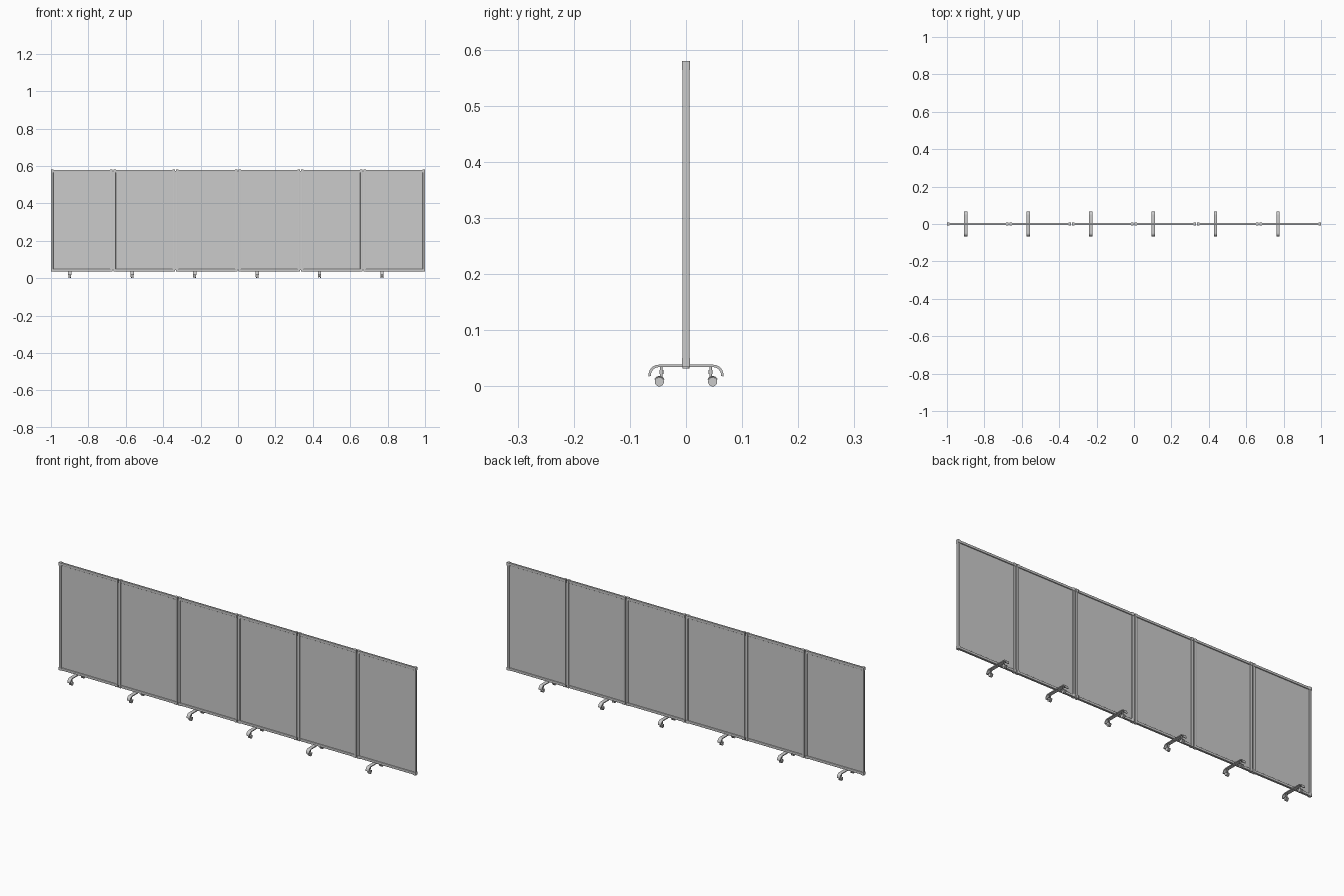
import bpy, bmesh
from math import sin, cos, pi, radians

if "Cube" in bpy.data.objects:
    bpy.data.objects.remove(bpy.data.objects["Cube"])

N, W, PITCH = 6, 0.330, 0.334        # panels, panel width, spacing
Z0, Z1 = 0.035, 0.580                # frame bottom and top
R = 0.0062                           # half width of frame tube
FOOT_X = 0.10                        # foot offset from the panel's left edge
parts = []


def prism(name, pts, place, a, b, smooth=True):
    """Extrude a 2D outline between a and b; place maps (u, v, w) to xyz."""
    bm = bmesh.new()
    lo = [bm.verts.new(place(u, v, a)) for u, v in pts]
    hi = [bm.verts.new(place(u, v, b)) for u, v in pts]
    bm.faces.new(lo)
    bm.faces.new(hi)
    n = len(pts)
    for i in range(n):
        j = (i + 1) % n
        bm.faces.new((lo[i], lo[j], hi[j], hi[i]))
    bmesh.ops.recalc_face_normals(bm, faces=bm.faces)
    me = bpy.data.meshes.new(name)
    bm.to_mesh(me)
    bm.free()
    ob = bpy.data.objects.new(name, me)
    bpy.context.collection.objects.link(ob)
    if smooth:
        bpy.ops.object.select_all(action='DESELECT')
        ob.select_set(True)
        bpy.context.view_layer.objects.active = ob
        bpy.ops.object.shade_smooth_by_angle(angle=radians(35))
    parts.append(ob)
    return ob


def box(name, x0, x1, y0, y1, z0, z1):
    return prism(name, [(x0, y0), (x1, y0), (x1, y1), (x0, y1)],
                 lambda u, v, w: (u, v, w), z0, z1, False)


def circle(r, cu=0, cv=0, n=24):
    return [(cu + r * cos(2 * pi * i / n), cv + r * sin(2 * pi * i / n)) for i in range(n)]


def tube_profile(r, c, slot=0.0012):
    """Rounded square with a shallow slot in its outer (-u) side."""
    pts = []
    for k, (su, sv) in enumerate([(1, 1), (-1, 1), (-1, -1), (1, -1)]):
        for i in range(5):
            t = pi / 2 * (k + i / 4)
            pts.append((su * (r - c) + c * cos(t), sv * (r - c) + c * sin(t)))
        if k == 1 and slot:
            pts += [(-r, slot), (-r + slot, slot), (-r + slot, -slot), (-r, -slot)]
    return pts


x_left = -1.0                         # the first panel, copied later
tube = tube_profile(R, 0.002)
cap = tube_profile(0.0074, 0.002, 0)

# upright posts and horizontal rails, slots facing outwards
for side, s, x in (("left", 1, x_left + R), ("right", -1, x_left + W - R)):
    prism(side + "_post", tube, lambda u, v, w: (x + s * u, v, w), Z0 + 0.004, Z1 - 0.004)
for side, s, z in (("bottom", 1, Z0 + R + 0.001), ("top", -1, Z1 - R - 0.001)):
    prism(side + "_rail", tube, lambda u, v, w: (w, v, z + s * u),
          x_left + 0.01, x_left + W - 0.01)

# corner caps
for h, z in (("bottom", Z0), ("top", Z1 - 0.0148)):
    for side, x in (("left", x_left + 0.0074), ("right", x_left + W - 0.0074)):
        prism(f"{h}_{side}_corner_cap", cap, lambda u, v, w: (x + u, v, w), z, z + 0.0148)

# infill sheet
box("screen_sheet", x_left + R, x_left + W - R, -0.0015, 0.0015, Z0 + R, Z1 - R)

# foot: flat bar whose ends curl down
fx = x_left + FOOT_X


def foot_edge(r):
    cy, cz = 0.0485, 0.0205
    half = [(cy + r * cos(t), cz + r * sin(t))
            for t in [radians(-8 + 98 * i / 12) for i in range(13)]]
    return half + [(-y, z) for y, z in reversed(half)]


across = lambda u, v, w: (w, u, v)
prism("foot_bar", foot_edge(0.0182) + foot_edge(0.0138)[::-1], across, fx - 0.009, fx + 0.009)
prism("foot_mount", circle(0.006, fx), lambda u, v, w: (u, v, w), 0.032, 0.041)

# casters at both ends
for side, s in (("front", -1), ("back", 1)):
    sy, wy, wz = s * 0.044, s * 0.0475, 0.0082
    up = lambda u, v, w: (fx + u, sy + v, w)
    prism(side + "_caster_stem", circle(0.0023), up, 0.014, 0.036)
    prism(side + "_caster_collar", circle(0.0036, n=20), up, 0.022, 0.029)
    for k, dx in (("left", -0.0042), ("right", 0.0042)):
        prism(f"{side}_{k}_wheel", circle(0.0082, wy, wz), across,
              fx + dx - 0.0026, fx + dx + 0.0026)
    prism(side + "_wheel_axle", circle(0.002, wy, wz, 12), across, fx - 0.0075, fx + 0.0075)
    angles = [radians(25 + 130 * i / 14) for i in range(15)]
    arc = lambda r: [(wy + r * cos(t), wz + r * sin(t)) for t in angles]
    prism(side + "_caster_hood", arc(0.0102) + arc(0.0086)[::-1], across, fx - 0.0075, fx + 0.0075)
    box(side + "_caster_web", fx - 0.0012, fx + 0.0012, wy - 0.005, wy + 0.005, 0.006, 0.0165)

# remaining panels as linked copies
for i in range(1, N):
    for ob in parts[:]:
        if ob.location.x == 0:
            dup = ob.copy()
            dup.name = f"{ob.name}_{i + 1}"
            dup.location.x = PITCH * i
            bpy.context.collection.objects.link(dup)

# hinge strips joining neighbouring panels
for i in range(1, N):
    x = x_left + PITCH * i - (PITCH - W) / 2
    box(f"hinge_strip_{i}", x - 0.004, x + 0.004, -0.0011, 0.0011, Z0 + 0.008, Z1 - 0.008)
